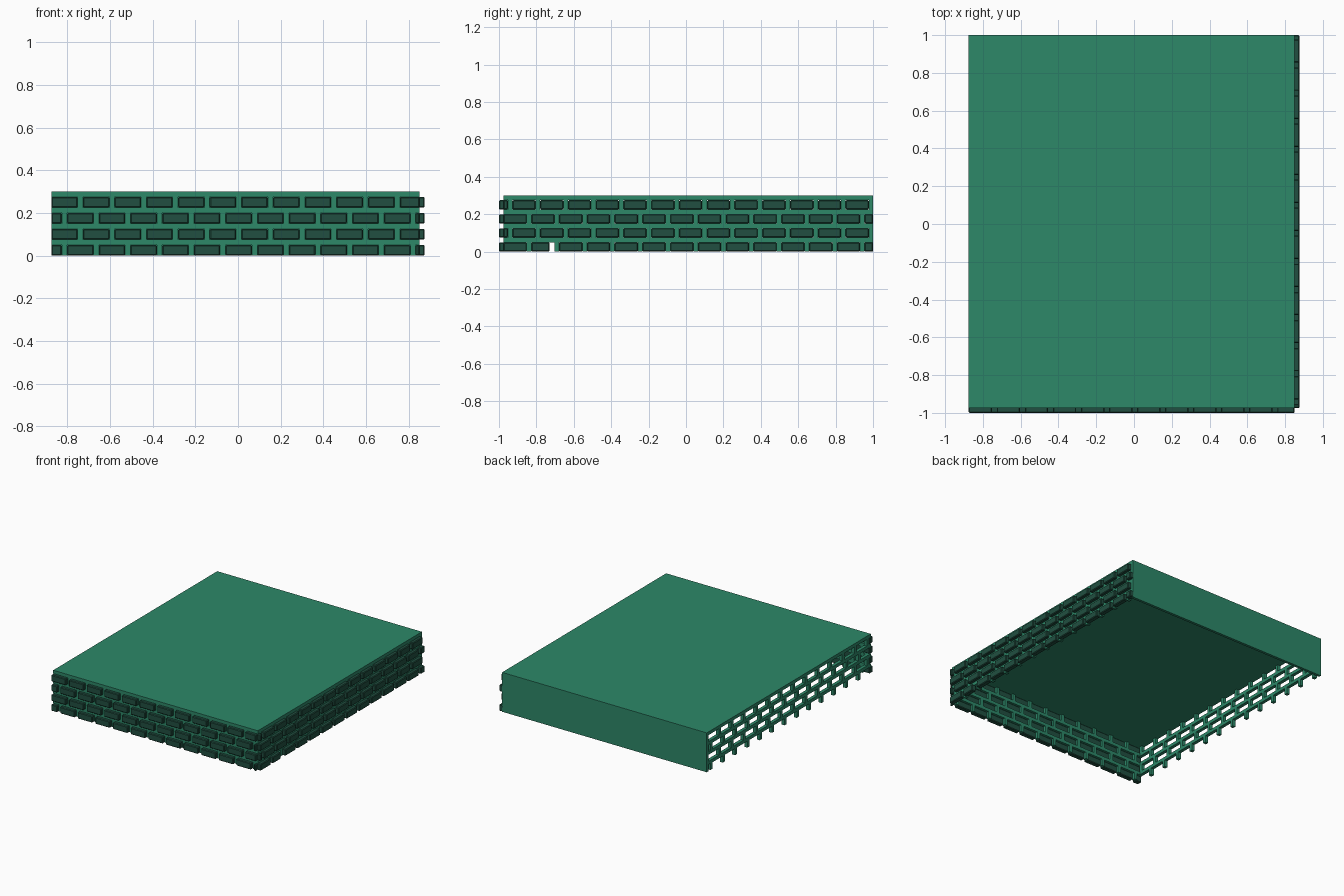
import bpy, bmesh

cube = bpy.data.objects.get("Cube")
if cube:
    bpy.data.objects.remove(cube, do_unlink=True)

# Overall layout: brick module shared by every wall
X0, X1, Y0, Y1 = -0.875, 0.85, -0.975, 1.0
PITCH, LENGTH, ROW, HEIGHT = 0.1485, 0.1235, 0.075, 0.05
THICK, PROUD = 0.025, 0.025
TOP = 0.30


def material(name, rgb):
    m = bpy.data.materials.new(name)
    m.use_nodes = True
    m.diffuse_color = (*rgb, 1)
    bsdf = next(n for n in m.node_tree.nodes if n.type == 'BSDF_PRINCIPLED')
    bsdf.inputs["Base Color"].default_value = (*rgb, 1)
    return m


GREEN = material("green mortar", (0.026, 0.246, 0.140))
DARK = material("dark green brick", (0.015, 0.078, 0.052))


def boxes_object(name, boxes, mat, bevel=0):
    """One object made of boxes, each given as (x0, x1, y0, y1, z0, z1)."""
    bm = bmesh.new()
    for x0, x1, y0, y1, z0, z1 in boxes:
        verts = bmesh.ops.create_cube(bm, size=1)["verts"]
        for v in verts:
            v.co = (x1 if v.co.x > 0 else x0,
                    y1 if v.co.y > 0 else y0,
                    z1 if v.co.z > 0 else z0)
    mesh = bpy.data.meshes.new(name)
    bm.to_mesh(mesh)
    bm.free()
    mesh.materials.append(mat)
    ob = bpy.data.objects.new(name, mesh)
    bpy.context.collection.objects.link(ob)
    if bevel:
        mod = ob.modifiers.new("chamfer", 'BEVEL')
        mod.width = bevel
        mod.segments = 1
        mod.use_clamp_overlap = False
    return ob


def brick_spans(start, lo, hi):
    """Brick intervals along one course, clipped to the wall ends."""
    spans, a = [], start
    while a < hi:
        s, e = max(a, lo), min(a + LENGTH, hi)
        if e - s > 0.014:
            spans.append((s, e))
        a += PITCH
    return spans


def wall(offsets, lo, hi):
    """Bricks and mortar of a wall as (u0, u1, z0, z1) rectangles."""
    bricks, mortar = [], []
    for r, start in enumerate(offsets):
        z = r * ROW
        spans = brick_spans(start, lo, hi)
        bricks += [(a, b, z, z + HEIGHT) for a, b in spans]
        mortar += [(b, min(b + PITCH - LENGTH, hi), z, z + HEIGHT)
                   for a, b in spans if b < hi - 0.002]
        if r < len(offsets) - 1:
            mortar.append((lo, hi, z + HEIGHT, z + ROW))
    return bricks, mortar


# Roof slab and solid back wall
boxes_object("roof_slab", [(X0, X1, Y0, Y1, TOP - 0.025, TOP)], GREEN)
boxes_object("back_wall", [(X0, X1, Y1 - 0.02, Y1, 0, TOP - 0.025)], GREEN)

# Front wall: alternate courses shifted by half a brick
half = X0 - PITCH / 2
bricks, mortar = wall([half, X0, half, X0], X0, X1)
boxes_object("front_mortar",
             [(a, b, Y0, Y0 + THICK, c, d) for a, b, c, d in mortar], GREEN)
boxes_object("front_bricks",
             [(a, b, Y0 - PROUD, Y0 + 0.012, c, d) for a, b, c, d in bricks],
             DARK, 0.005)

# Side walls: alternate courses shifted by a third of a brick
third = Y0 + 0.047 - PITCH
bricks, mortar = wall([Y0, third, Y0, third], Y0, Y1)
boxes_object("left_mortar",
             [(X1 - THICK, X1, a, b, c, d) for a, b, c, d in mortar], GREEN)
boxes_object("right_lattice",
             [(X0, X0 + THICK, a, b, c, d) for a, b, c, d in mortar], GREEN)

# One brick in the lowest course is short and leaves an opening
a, b, c, d = bricks[1]
bricks[1] = (a, b - 0.027, c, d)
boxes_object("left_bricks",
             [(X1 - 0.012, X1 + PROUD, a, b, c, d) for a, b, c, d in bricks],
             DARK, 0.005)
